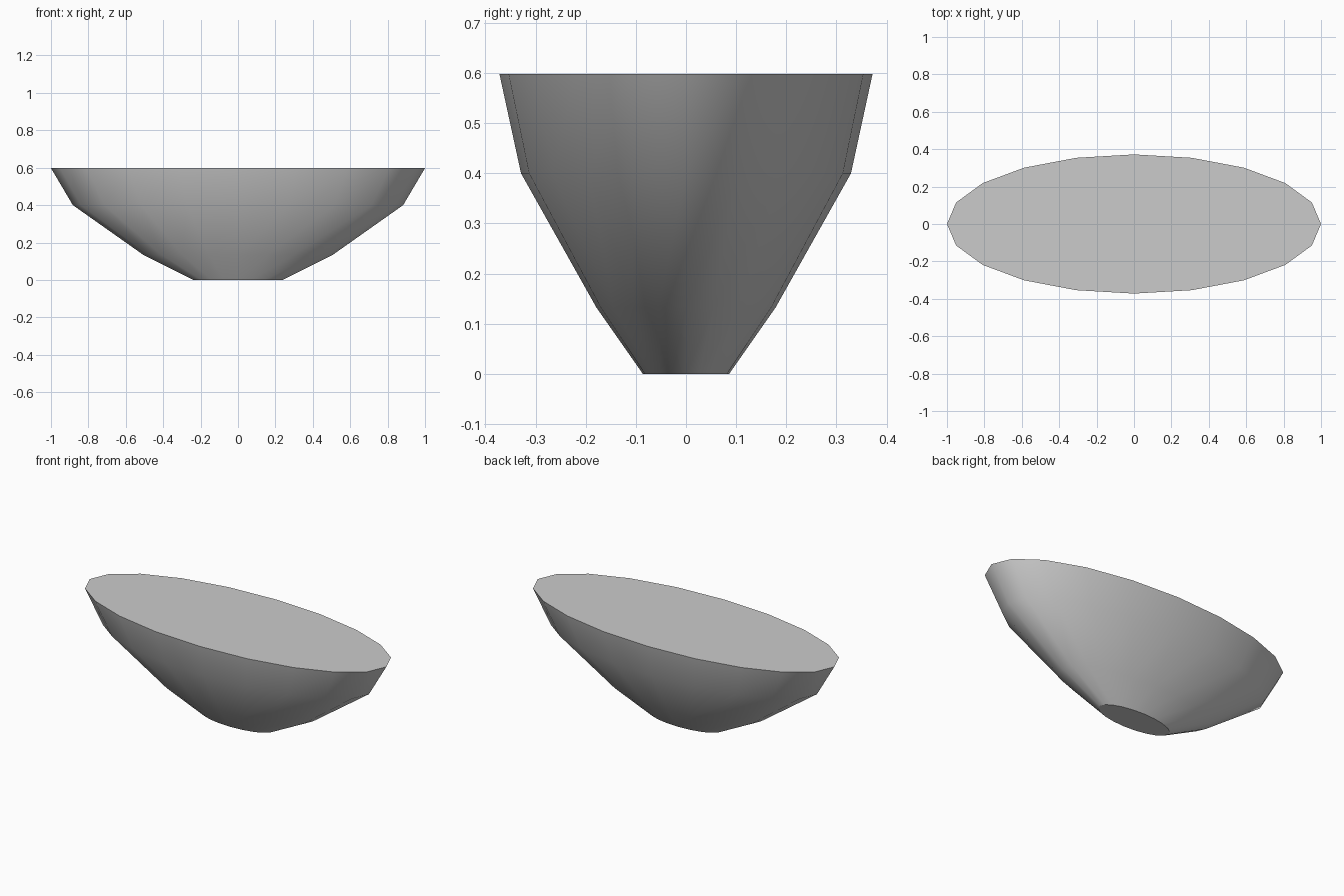
import bpy, bmesh
from math import cos, sin, tau

if "Cube" in bpy.data.objects:
    bpy.data.objects.remove(bpy.data.objects["Cube"])

SIDES = 20
# rings from base to rim: (half length x, half width y, height)
RINGS = [(0.24, 0.086, 0.0), (0.505, 0.179, 0.133),
         (0.883, 0.329, 0.40), (1.0, 0.372, 0.598)]

bm = bmesh.new()
loops = [[bm.verts.new((rx * cos(tau * i / SIDES), ry * sin(tau * i / SIDES), z))
          for i in range(SIDES)] for rx, ry, z in RINGS]

# smooth flaring side wall
for low, high in zip(loops, loops[1:]):
    for i in range(SIDES):
        j = (i + 1) % SIDES
        bm.faces.new((low[i], low[j], high[j], high[i])).smooth = True

# flat base and top, with crisp rims
for cap in (bm.faces.new(loops[0][::-1]), bm.faces.new(loops[-1])):
    cap.smooth = False
    for e in cap.edges:
        e.smooth = False

mesh = bpy.data.meshes.new("oval_bowl")
bm.to_mesh(mesh)
bm.free()
bpy.context.collection.objects.link(bpy.data.objects.new("oval_bowl", mesh))
